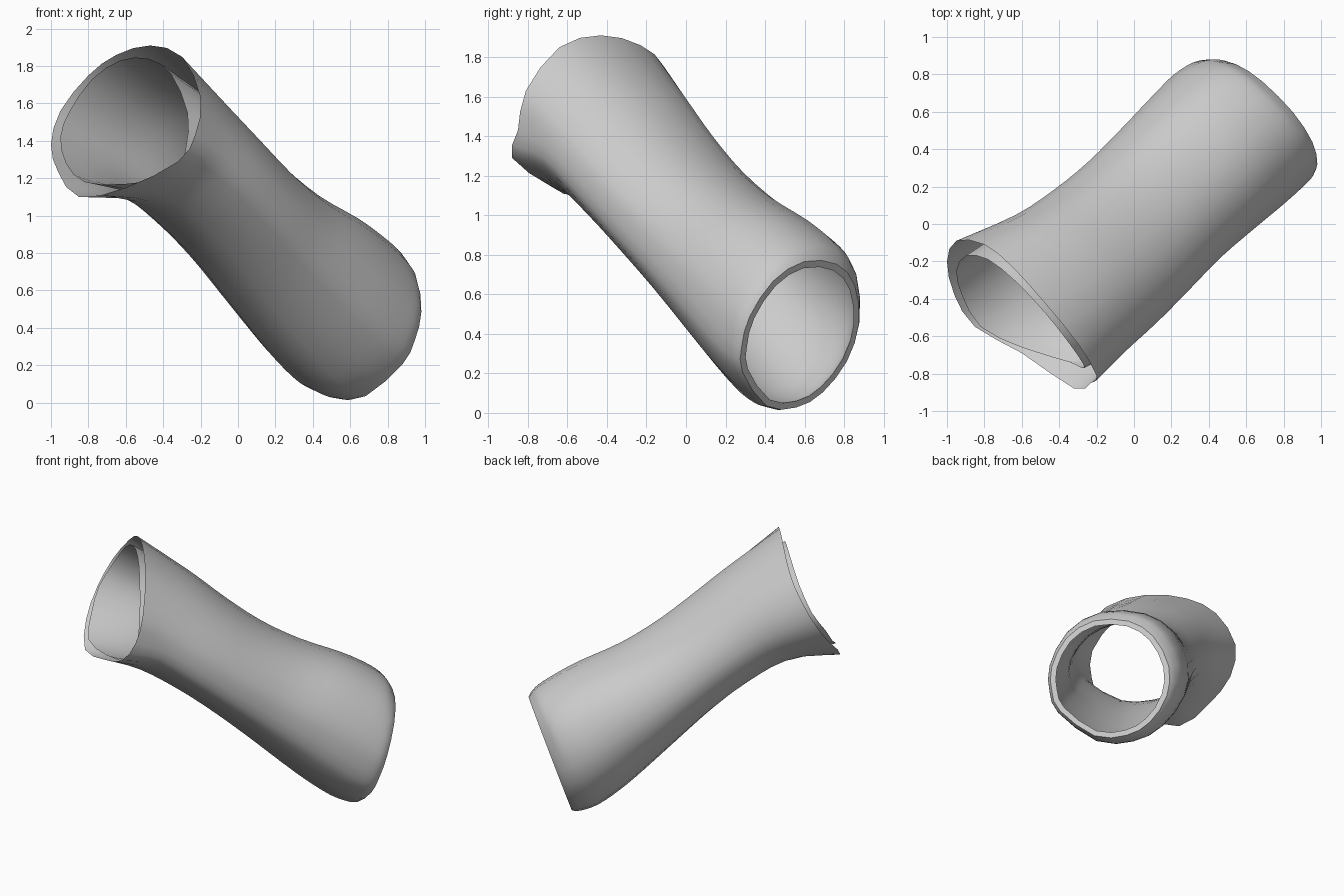
import bpy, bmesh, math
from mathutils import Vector

if "Cube" in bpy.data.objects:
    bpy.data.objects.remove(bpy.data.objects["Cube"])

# Axis frame of the tube: axis runs from the upper front mouth to the lower back mouth
START = Vector((-0.60, -0.45, 1.50))
SPAN = Vector((1.30, 1.01, -1.11))
AXIS = SPAN.normalized()
SIDE = Vector((-0.61, 0.79, 0.0)).normalized()
UP = AXIS.cross(SIDE).normalized()
# Frame of the tilted lower mouth
LOW_SIDE = Vector((-0.66, 0.74, 0.10)).normalized()
LOW_UP = Vector((0.31, 0.145, 0.935)).normalized()

# Stations: position, side offset, up offset, side radius, up radius, tilt towards lower mouth
STATIONS = [
    (0.15, -0.055, 0.035, 0.470, 0.348, 0.0),
    (0.30, -0.055, 0.028, 0.450, 0.325, 0.0),
    (0.45, -0.037, 0.010, 0.437, 0.326, 0.0),
    (0.60, -0.005, 0.000, 0.435, 0.357, 0.0),
    (0.75, 0.020, 0.007, 0.448, 0.410, 0.0),
    (0.85, 0.033, 0.004, 0.455, 0.433, 0.12),
    (0.93, 0.033, 0.000, 0.445, 0.440, 0.5),
    (0.978, 0.024, 0.004, 0.424, 0.424, 0.88),
    (1.00, 0.020, 0.008, 0.396, 0.402, 1.0),
]

# Uneven upper mouth edges of the outer and the inner wall
OUTER_EDGE = [(-.32, -.88, 1.29), (-.60, -.69, 1.15), (-.85, -.55, 1.10), (-.96, -.38, 1.23),
              (-1.0, -.20, 1.38), (-.95, -.09, 1.56), (-.80, -.11, 1.75), (-.65, -.23, 1.86),
              (-.47, -.43, 1.91), (-.30, -.64, 1.85), (-.20, -.81, 1.63), (-.23, -.85, 1.43)]
INNER_EDGE = [(-.34, -.74, 1.22), (-.60, -.66, 1.17), (-.82, -.55, 1.18), (-.92, -.38, 1.28),
              (-.95, -.25, 1.42), (-.90, -.17, 1.56), (-.78, -.19, 1.73), (-.63, -.31, 1.83),
              (-.48, -.47, 1.84), (-.36, -.62, 1.76), (-.27, -.75, 1.55), (-.28, -.77, 1.36)]


def spline(a, b, c, d, t):
    return 0.5 * (2 * b + (c - a) * t + (2 * a - 5 * b + 4 * c - d) * t * t
                  + (3 * b - a - 3 * c + d) * t ** 3)


def refine_closed(ring, n):
    m = len(ring)
    return [spline(ring[i - 1], ring[i], ring[(i + 1) % m], ring[(i + 2) % m], k / n)
            for i in range(m) for k in range(n)]


def refine_along(rings, n):
    head = [[2 * p - q for p, q in zip(rings[0], rings[1])]]
    tail = [[2 * p - q for p, q in zip(rings[-1], rings[-2])]]
    r = head + rings + tail
    out = []
    for i in range(1, len(r) - 2):
        for k in range(n):
            out.append([spline(*pts, k / n) for pts in zip(*r[i - 1:i + 3])])
    return out + [rings[-1]]


# Angle of each mouth edge point around the axis, shared by both walls
angles = []
for p in OUTER_EDGE:
    d = Vector(p) - START
    angles.append(math.atan2(d.dot(UP) / 0.43, d.dot(SIDE) / 0.50))


def wall(edge, inset):
    rings = [[Vector(p) for p in edge]]
    for t, off_s, off_u, rad_s, rad_u, tilt in STATIONS:
        s = SIDE.lerp(LOW_SIDE, tilt).normalized()
        u = UP.lerp(LOW_UP, tilt).normalized()
        c = START + SPAN * t + SIDE * off_s + UP * off_u
        rings.append([c + s * math.cos(a) * (rad_s - inset) + u * math.sin(a) * (rad_u - inset)
                      for a in angles])
    return refine_along([refine_closed(r, 2) for r in rings], 3)


# Outer wall, flat lip at the lower mouth, then the inner wall running back up
loops = wall(OUTER_EDGE, 0.0) + wall(INNER_EDGE, 0.036)[::-1]

bm = bmesh.new()
grid = [[bm.verts.new(p) for p in ring] for ring in loops]
for lo, hi in zip(grid, grid[1:]):
    n = len(lo)
    for j in range(n):
        k = (j + 1) % n
        bm.faces.new((lo[j], lo[k], hi[k], hi[j]))
mesh = bpy.data.meshes.new("sleeve")
bm.to_mesh(mesh)
bm.free()

# Plain grey material
grey = bpy.data.materials.new("plain grey")
grey.diffuse_color = (0.6, 0.6, 0.6, 1.0)
grey.use_nodes = True
grey.node_tree.nodes["Principled BSDF"].inputs["Base Color"].default_value = grey.diffuse_color
mesh.materials.append(grey)

sleeve = bpy.data.objects.new("sleeve", mesh)
bpy.context.collection.objects.link(sleeve)
bpy.context.view_layer.objects.active = sleeve
sleeve.select_set(True)
bpy.ops.object.shade_smooth_by_angle(angle=math.radians(35))
